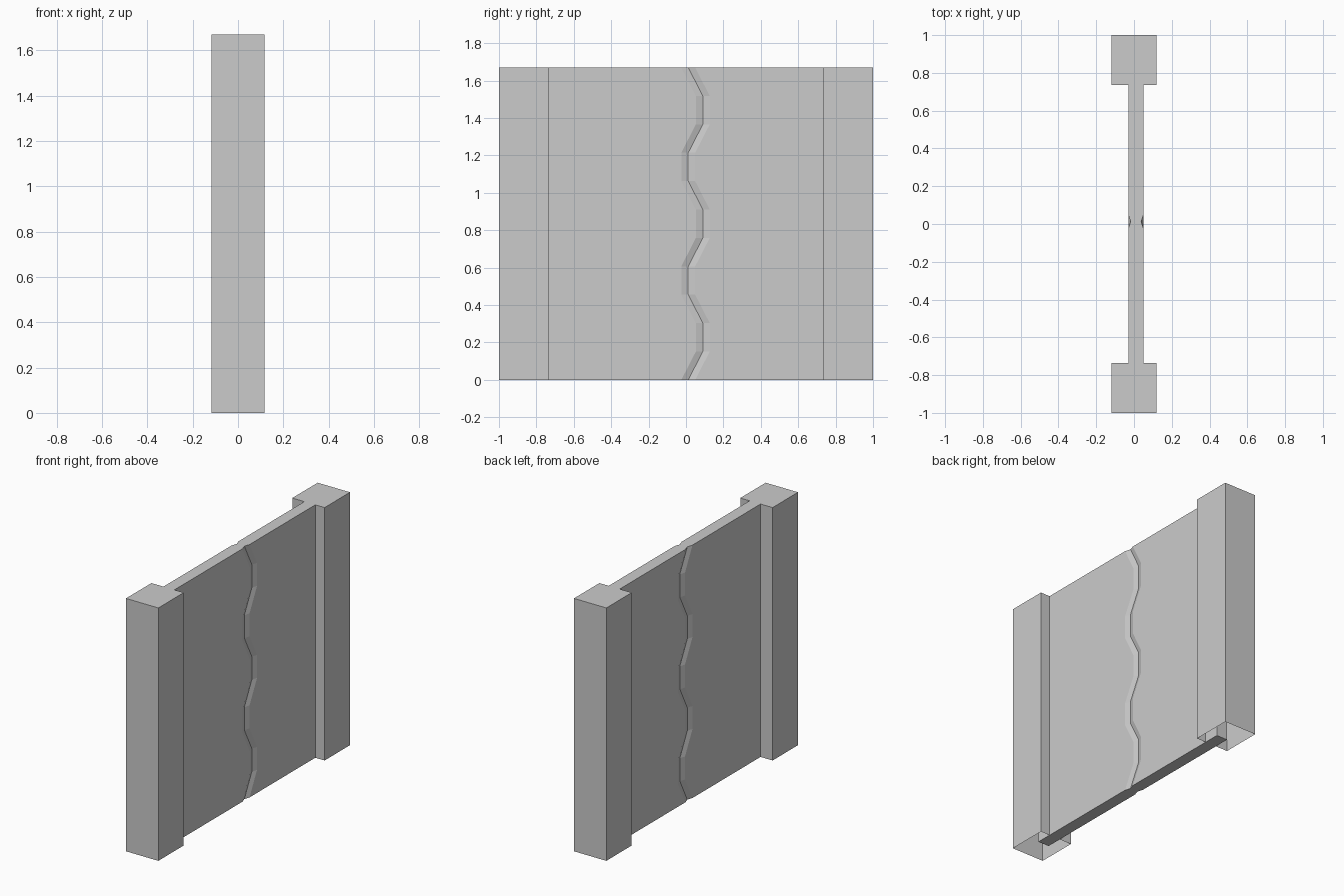
import bpy, bmesh

if "Cube" in bpy.data.objects:
    bpy.data.objects.remove(bpy.data.objects["Cube"])

H = 1.67            # overall height
X0, X1 = -0.03, 0.05  # door leaf thickness
END = 0.84          # leaves run into the hollow posts
DEPTH, WIDTH = 0.012, 0.037  # seam chamfer


def finish(name, bm):
    bmesh.ops.recalc_face_normals(bm, faces=bm.faces)
    mesh = bpy.data.meshes.new(name)
    bm.to_mesh(mesh)
    bm.free()
    obj = bpy.data.objects.new(name, mesh)
    bpy.context.collection.objects.link(obj)
    return obj


# Posts: boxes left open underneath
def post(name, side):
    bm = bmesh.new()
    bmesh.ops.create_cube(bm, size=1)
    for v in bm.verts:
        v.co.x *= 0.236
        v.co.y = v.co.y * 0.265 + side * 0.8675
        v.co.z = (v.co.z + 0.5) * H
    bmesh.ops.recalc_face_normals(bm, faces=bm.faces)
    bottom = [f for f in bm.faces if f.normal.z < -0.5]
    bmesh.ops.delete(bm, geom=bottom, context='FACES_ONLY')
    mesh = bpy.data.meshes.new(name)
    bm.to_mesh(mesh)
    bm.free()
    bpy.context.collection.objects.link(bpy.data.objects.new(name, mesh))


# Door leaves: chamfered cross-section lofted along the zigzag seam
def leaf(name, side):
    bm = bmesh.new()
    rings = []
    for i in range(12):
        z = H * i / 11
        seam = 0.09 if i % 4 in (1, 2) else 0.012
        edge = seam + side * WIDTH
        section = [(X0, side * END), (X0, edge), (X0 + DEPTH, seam),
                   (X1 - DEPTH, seam), (X1, edge), (X1, side * END)]
        rings.append([bm.verts.new((x, y, z)) for x, y in section])
    for a, b in zip(rings, rings[1:]):
        for j in range(6):
            k = (j + 1) % 6
            bm.faces.new((a[j], a[k], b[k], b[j]))
    bm.faces.new(rings[0])
    bm.faces.new(rings[-1])
    finish(name, bm)


for label, side in (("front", -1), ("back", 1)):
    post(label + "_post", side)
    leaf(label + "_door_leaf", side)
